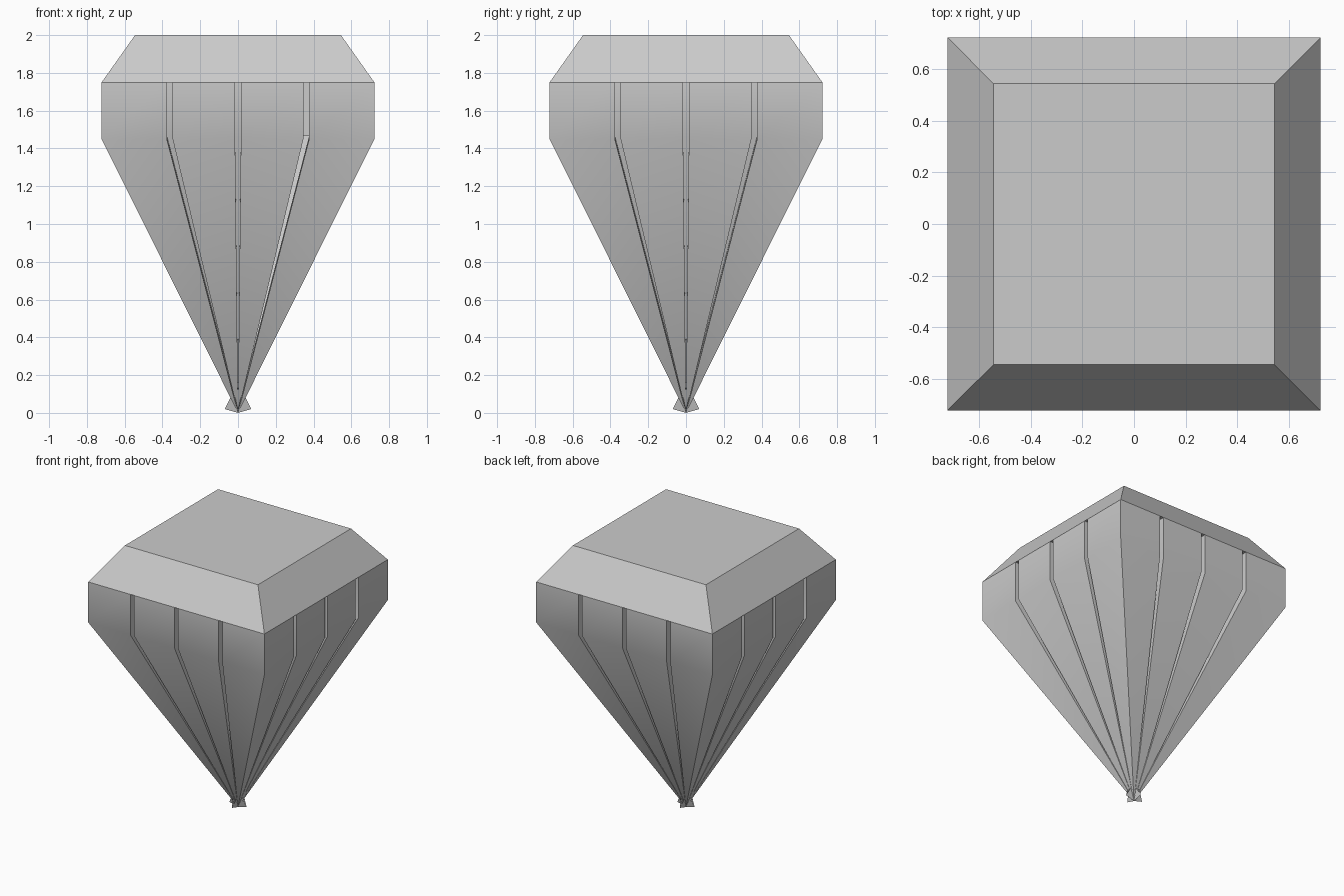
import bpy, bmesh
from mathutils import Matrix, Vector
from math import pi

if "Cube" in bpy.data.objects:
    bpy.data.objects.remove(bpy.data.objects["Cube"])

H, H_TOP = 0.722, 0.545                 # half widths of body and flat top
Z_MID, Z_RIM, Z_TOP = 1.45, 1.75, 2.0
DEPTH, GROOVE = 0.07, 0.0155            # groove depth and half width
CENTRES = (-0.3615, 0.0, 0.3615)

bm = bmesh.new()


def face(turn, *points):
    bm.faces.new([bm.verts.new(turn @ Vector(p)) for p in points])


def column(x, inner=False):
    """Tip, bend and rim points of one seam line on the front side."""
    if inner:
        return ((0, DEPTH, 0.02), (x, -H + DEPTH, Z_MID + 0.017),
                (x, -H + DEPTH, Z_RIM))
    return (0, 0, 0), (x, -H, Z_MID), (x, -H, Z_RIM)


def strip(turn, left, right, lower=True):
    """Tapered lower face plus upright upper face between two columns."""
    if lower:
        face(turn, left[0], right[1], left[1])
    face(turn, left[1], right[1], right[2], left[2])


def wall(turn, a, b):
    """Side wall between two columns with different tips."""
    face(turn, a[0], b[0], b[1], a[1])
    face(turn, a[1], b[1], b[2], a[2])


for side in range(4):
    turn = Matrix.Rotation(side * pi / 2, 3, 'Z')

    # Gore panels between the grooves
    edges = [-H]
    for c in CENTRES:
        edges += [c - GROOVE, c + GROOVE]
    edges.append(H)
    for x0, x1 in zip(edges[::2], edges[1::2]):
        strip(turn, column(x0), column(x1))

    # Recessed grooves; their constant depth crosses the tip and forms the tail
    for i, c in enumerate(CENTRES):
        lo, ro = column(c - GROOVE), column(c + GROOVE)
        li, ri = column(c - GROOVE, True), column(c + GROOVE, True)
        open_floor = side == 0 and i == 2     # this groove is open below its bend
        strip(turn, li, ri, not open_floor)
        wall(turn, lo, li)
        wall(turn, ri, ro)
        face(turn, lo[2], li[2], ri[2], ro[2])

    # Sloped crown side
    face(turn, (-H, -H, Z_RIM), (H, -H, Z_RIM),
         (H_TOP, -H_TOP, Z_TOP), (-H_TOP, -H_TOP, Z_TOP))

# Flat top
face(Matrix.Identity(3), (-H_TOP, -H_TOP, Z_TOP), (H_TOP, -H_TOP, Z_TOP),
     (H_TOP, H_TOP, Z_TOP), (-H_TOP, H_TOP, Z_TOP))

bmesh.ops.remove_doubles(bm, verts=bm.verts[:], dist=0.0005)
mesh = bpy.data.meshes.new("grooved_body")
bm.to_mesh(mesh)
bm.free()
body = bpy.data.objects.new("grooved_body", mesh)
bpy.context.collection.objects.link(body)
bpy.context.view_layer.objects.active = body
body.select_set(True)
bpy.ops.object.shade_smooth_by_angle(angle=pi / 6)
